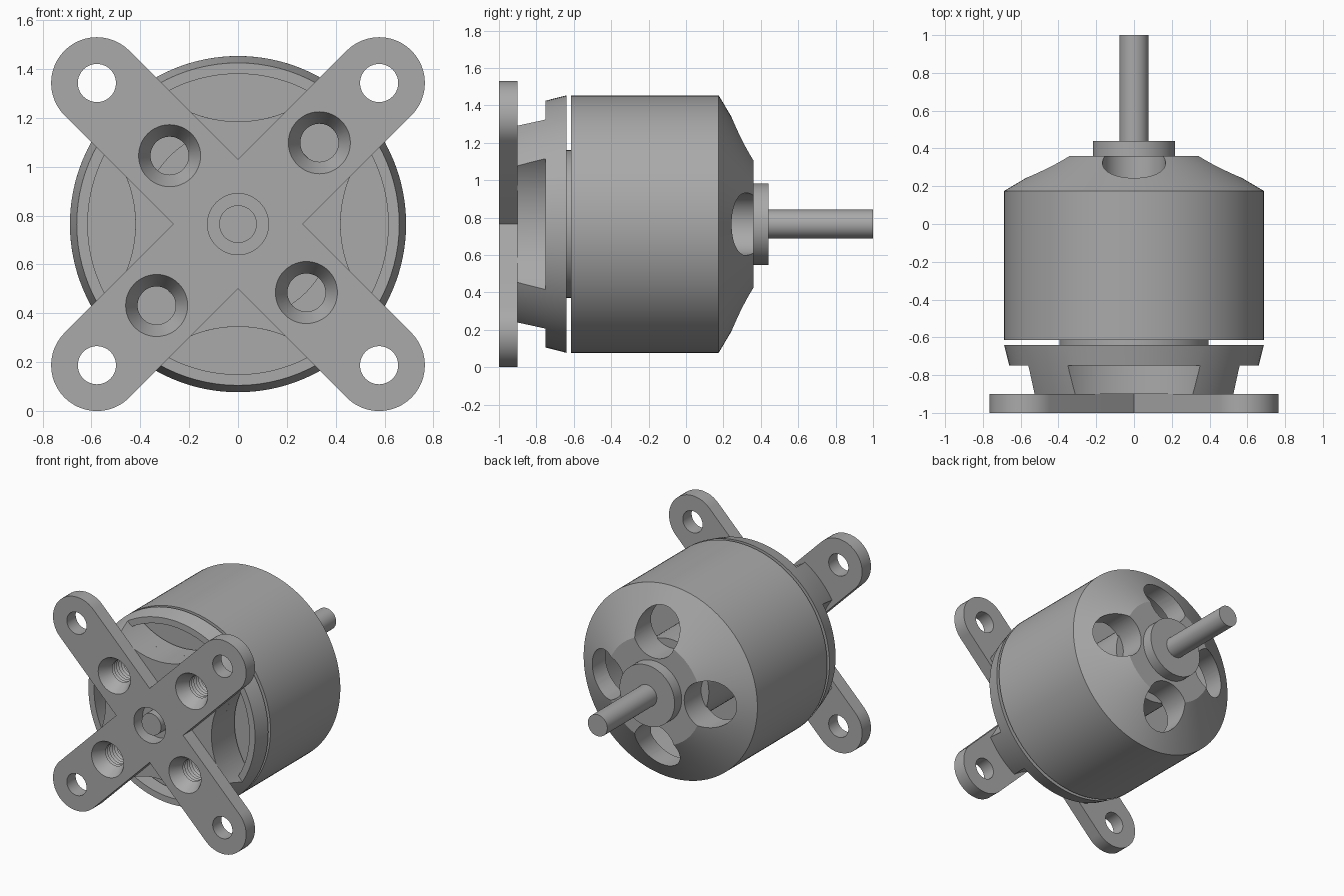
import bpy, bmesh
from math import sin, cos, pi, radians, atan2, sqrt

CZ = 0.765  # height of the motor axis
cube = bpy.data.objects.get("Cube")
if cube:
    bpy.data.objects.remove(cube)

metal = bpy.data.materials.new("grey metal")
metal.use_nodes = True
grey = (0.4, 0.4, 0.4, 1)
metal.diffuse_color = grey
metal.node_tree.nodes["Principled BSDF"].inputs["Base Color"].default_value = grey


def finish(name, bm):
    bmesh.ops.remove_doubles(bm, verts=bm.verts, dist=1e-5)
    bmesh.ops.recalc_face_normals(bm, faces=bm.faces)
    mesh = bpy.data.meshes.new(name)
    bm.to_mesh(mesh)
    bm.free()
    mesh.materials.append(metal)
    ob = bpy.data.objects.new(name, mesh)
    bpy.context.collection.objects.link(ob)
    return ob


def lathe(name, profile, x=0, z=0, n=96):
    """Turn (radius, y) points around an axis parallel to y."""
    bm = bmesh.new()
    rings = [[bm.verts.new((x + r * cos(2 * pi * i / n), y, CZ + z + r * sin(2 * pi * i / n)))
              for i in range(n)] for r, y in profile]
    for a, b in zip(rings, rings[1:]):
        for i in range(n):
            j = (i + 1) % n
            bm.faces.new((a[i], a[j], b[j], b[i]))
    bm.faces.new(rings[0])
    bm.faces.new(rings[-1])
    return finish(name, bm)


def rod(name, r, y0, y1, x=0, z=0, n=64):
    return lathe(name, [(r, y0), (r, y1)], x, z, n)


def prism(name, points, y0, y1):
    """Extrude an (x, z) outline along y."""
    bm = bmesh.new()
    face = bm.faces.new([bm.verts.new((x, y0, CZ + z)) for x, z in points])
    out = bmesh.ops.extrude_face_region(bm, geom=[face])
    for v in out["geom"]:
        if isinstance(v, bmesh.types.BMVert):
            v.co.y = y1
    return finish(name, bm)


def arc(cx, cz, r, a0, a1, n=24):
    return [(cx + r * cos(a0 + (a1 - a0) * i / n), cz + r * sin(a0 + (a1 - a0) * i / n))
            for i in range(n + 1)]


def cut(ob, cutters):
    for c in cutters:
        c.hide_render = True
        mod = ob.modifiers.new("cut", "BOOLEAN")
        mod.object, mod.solver = c, "EXACT"
    graph = bpy.context.evaluated_depsgraph_get()
    mesh = bpy.data.meshes.new_from_object(ob.evaluated_get(graph))
    ob.modifiers.clear()
    ob.data = mesh
    for c in cutters:
        bpy.data.objects.remove(c)


def spin(x, z, k):
    a = k * pi / 2
    return x * cos(a) - z * sin(a), x * sin(a) + z * cos(a)


# Screw holes: countersink followed by a ridged thread
def screw_cutters():
    bore = [(0.138, -1.02), (0.127, -1.0), (0.078, -0.91)]
    bore += [(0.078 if i % 2 else 0.09, -0.9 + i * 0.013) for i in range(20)]
    bore.append((0.078, -0.6))
    spots = [(0.333, 0.333), (-0.28, 0.28), (-0.333, -0.333), (0.28, -0.28)]
    return [lathe("screw_cutter", bore, x, z, 48) for x, z in spots]


# Cross-shaped mounting plate
HALF, TIP = 0.1875, 0.5775
outline = []
for k in range(4):
    a = pi / 4 + k * pi / 2
    x, z = spin(TIP, TIP, k)
    outline += arc(x, z, HALF, a - pi / 2, a + pi / 2)
    outline.append(spin(0, HALF * sqrt(2), k))
plate = prism("mounting_plate", outline, -1.0, -0.9)
holes = [rod("hole_cutter", 0.078, -1.1, -0.8, *spin(TIP, TIP, k)) for k in range(4)]
cut(plate, holes + [rod("centre_cutter", 0.125, -1.1, -0.8)] + screw_cutters())

# Tapered stator base with four scooped sides and lens-shaped openings
base = lathe("stator_base", [(0.612, -0.9), (0.66, -0.75), (0.688, -0.64)])
SC, SR, LR = 0.93, 0.51, 0.615
px = (LR ** 2 - SR ** 2 + SC ** 2) / (2 * SC)
pz = sqrt(LR ** 2 - px ** 2)
outer, inner = atan2(pz, px), atan2(pz, SC - px)
lens = arc(0, 0, LR, -outer, outer) + arc(SC, 0, SR, pi - inner, pi + inner)[1:-1]
scoops = []
for k in range(4):
    scoops.append(rod("scoop_cutter", SR, -1.0, -0.75, *spin(SC, 0, k), n=128))
    scoops.append(prism("lens_cutter", [spin(x, z, k) for x, z in lens], -0.8, -0.6))
cut(base, scoops + screw_cutters())

neck = rod("neck", 0.395, -0.64, -0.6)

# Rotating bell with four vent holes opening into a hollow
bell = lathe("bell", [(0.688, -0.615), (0.688, 0.175), (0.375, 0.36)], n=128)
hollow = lathe("hollow_cutter", [(0.6, -0.3), (0.6, 0.08), (0.45, 0.16)])
vents = [rod("vent_cutter", 0.167, -0.1, 0.6, *spin(0.405, 0, k)) for k in range(4)]
cut(bell, [hollow] + vents)
core = rod("stator_core", 0.3, -0.31, 0.17)

# Hub and shaft
hub = rod("hub", 0.218, 0.35, 0.44)
shaft = rod("shaft", 0.077, 0.43, 1.0)
shaft_end = rod("shaft_end", 0.077, -0.98, -0.89)

bpy.ops.object.select_all(action="DESELECT")
for ob in (plate, base, neck, bell, core, hub, shaft, shaft_end):
    ob.select_set(True)
    bpy.context.view_layer.objects.active = ob
bpy.ops.object.shade_smooth_by_angle(angle=radians(20))
